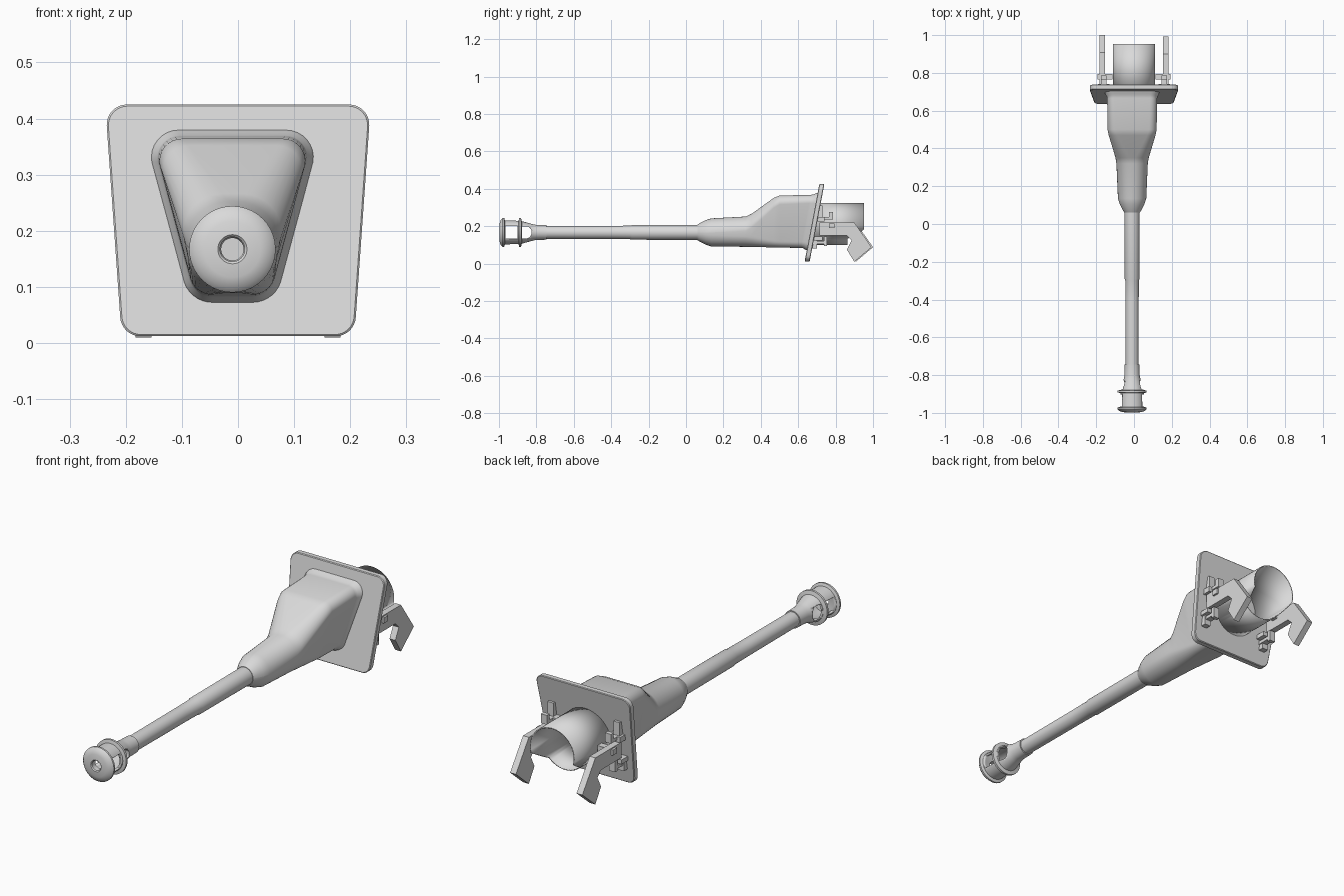
import bpy, bmesh, math

if "Cube" in bpy.data.objects:
    bpy.data.objects.remove(bpy.data.objects["Cube"])

CX, CZ = -0.01, 0.167      # barrel axis
TILT = 0.19                # lean of the mounting plate

grey = bpy.data.materials.new("plain grey")
grey.diffuse_color = (0.7, 0.7, 0.7, 1)
grey.use_nodes = True
grey.node_tree.nodes["Principled BSDF"].inputs["Base Color"].default_value = grey.diffuse_color


def finish(name, bm, angle=35):
    bmesh.ops.recalc_face_normals(bm, faces=bm.faces)
    me = bpy.data.meshes.new(name)
    bm.to_mesh(me)
    bm.free()
    ob = bpy.data.objects.new(name, me)
    bpy.context.collection.objects.link(ob)
    me.materials.append(grey)
    bpy.ops.object.select_all(action='DESELECT')
    ob.select_set(True)
    bpy.context.view_layer.objects.active = ob
    bpy.ops.object.shade_smooth_by_angle(angle=math.radians(angle))
    return ob


def bridge(bm, rings, wrap=False):
    pairs = list(zip(rings, rings[1:]))
    if wrap:
        pairs.append((rings[-1], rings[0]))
    for a, b in pairs:
        n = len(a)
        for i in range(n):
            bm.faces.new((a[i], a[(i + 1) % n], b[(i + 1) % n], b[i]))


def lathe(name, profile, closed=False, n=40):
    """Spin (radius, y) points about the barrel axis."""
    bm = bmesh.new()
    rings = [[bm.verts.new((CX + r * math.cos(2 * math.pi * i / n), y,
                            CZ + r * math.sin(2 * math.pi * i / n)))
              for i in range(n)] for r, y in profile]
    bridge(bm, rings, closed)
    if not closed:
        bm.faces.new(rings[0])
        bm.faces.new(rings[-1])
    return finish(name, bm)


def outline(zt, zb, wt, wb, rt, rb, k=8):
    """Rounded trapezoid as (x, z) points."""
    a = math.atan2(wt - wb, zt - zb)
    right = []
    for cx, cz, r, a0, a1 in ((wb - rb, zb + rb, rb, -math.pi / 2, -a),
                              (wt - rt, zt - rt, rt, -a, math.pi / 2)):
        for i in range(k + 1):
            t = a0 + (a1 - a0) * i / k
            right.append((cx + r * math.cos(t), cz + r * math.sin(t)))
    return right + [(-x, z) for x, z in reversed(right)]


def loft(name, sections, cx, angle=35):
    """Each section: y, shear, then outline values."""
    bm = bmesh.new()
    rings = [[bm.verts.new((cx + x, y + sh * (z - 0.2), z)) for x, z in outline(*s)]
             for y, sh, *s in sections]
    bridge(bm, rings)
    bm.faces.new(rings[0])
    bm.faces.new(rings[-1])
    bmesh.ops.remove_doubles(bm, verts=bm.verts, dist=1e-5)
    return finish(name, bm, angle)


def prism(name, pts, x0, x1):
    """Extrude a (y, z) polygon along x."""
    bm = bmesh.new()
    rings = [[bm.verts.new((x, y, z)) for y, z in pts] for x in (x0, x1)]
    bridge(bm, rings)
    bm.faces.new(rings[0])
    bm.faces.new(rings[1])
    return finish(name, bm, 20)


def box(name, x0, x1, y0, y1, z0, z1):
    return prism(name, [(y0, z0), (y1, z0), (y1, z1), (y0, z1)], x0, x1)


def round_section(y, r):
    return (y, 0, CZ + r, CZ - r, r, r, r * 0.999, r * 0.999)


# Barrel
lathe("barrel", [(0.034, -0.76), (0.035, -0.4), (0.036, -0.3), (0.039, -0.29), (0.04, 0.09)])

# Hollow muzzle with cap, collar and flared neck
muzzle = lathe("muzzle", [
    (0.022, -0.994), (0.026, -0.998), (0.05, -0.996), (0.068, -0.99), (0.077, -0.98),
    (0.077, -0.972), (0.064, -0.968), (0.062, -0.895), (0.077, -0.892),
    (0.077, -0.882), (0.06, -0.878), (0.054, -0.855), (0.044, -0.82),
    (0.04, -0.8), (0.039, -0.745), (0.02, -0.745), (0.02, -0.815),
    (0.05, -0.875), (0.052, -0.965), (0.022, -0.97)], closed=True)

# Side windows through the muzzle
arch = [(-0.876, CZ - 0.032), (-0.876, CZ + 0.032)]
arch += [(-0.855 + 0.03 * math.cos(t), CZ + 0.032 * math.sin(t))
         for t in [math.pi * (0.5 - i / 10) for i in range(11)]]
cutters = [box("window_cutter", -0.15, 0.15, -0.965, -0.902, CZ - 0.033, CZ + 0.033),
           prism("arch_cutter", arch, -0.15, 0.15)]
for c in cutters:
    c.hide_render = True
    c.hide_viewport = True
    m = muzzle.modifiers.new("window", 'BOOLEAN')
    m.operation = 'DIFFERENCE'
    m.solver = 'EXACT'
    m.object = c

# Housing: round nose growing into a rounded trapezoid with a foot flange
loft("housing", [
    round_section(0.062, 0.042), round_section(0.075, 0.05),
    round_section(0.105, 0.065), round_section(0.135, 0.075),
    (0.32, 0, 0.252, 0.09, 0.083, 0.08, 0.075, 0.07),
    (0.35, 0, 0.266, 0.089, 0.088, 0.079, 0.07, 0.065),
    (0.47, 0, 0.352, 0.087, 0.124, 0.077, 0.045, 0.045),
    (0.50, 0, 0.364, 0.086, 0.13, 0.077, 0.04, 0.042),
    (0.635, TILT, 0.368, 0.084, 0.132, 0.077, 0.038, 0.042),
    (0.65, TILT, 0.37, 0.082, 0.134, 0.079, 0.04, 0.044),
    (0.66, TILT, 0.376, 0.075, 0.141, 0.086, 0.045, 0.05),
    (0.675, TILT, 0.381, 0.071, 0.146, 0.09, 0.05, 0.054)], CX)

# Tilted mounting plate
plate = (0.425, 0.012, 0.234, 0.21, 0.036, 0.036)
inner = (0.422, 0.015, 0.231, 0.207, 0.034, 0.034)
loft("mounting_plate", [(0.67, TILT, *inner), (0.673, TILT, *plate),
                        (0.694, TILT, *plate), (0.697, TILT, *inner)], 0, 25)

# Rear sleeve, cut back along its underside
bm = bmesh.new()
rows = []
N = 48
for i in range(N):
    a = 2 * math.pi * i / N
    low = min(1, max(0, (abs(a - math.pi) * -1 + math.radians(75)) / math.radians(30)))
    x, z = 0.112 * math.sin(a), 0.212 + 0.112 * math.cos(a)
    rows.append([bm.verts.new((x, y, z)) for y in (0.68, 0.953 - 0.09 * low)])
for a, b in zip(rows, rows[1:] + rows[:1]):
    bm.faces.new((a[0], b[0], b[1], a[1]))
sleeve = finish("rear_sleeve", bm)
wall = sleeve.modifiers.new("wall", 'SOLIDIFY')
wall.thickness = 0.005

# Bent latch arms and their brackets on both sides
arm = [(0.715, 0.15), (0.86, 0.15), (0.885, 0.125), (0.86, 0.075), (0.9, 0.01),
       (0.992, 0.088), (0.9, 0.22), (0.715, 0.22)]
for side, s in (("left", -1), ("right", 1)):
    def part(name, x0, x1, *r):
        return box(f"{side}_{name}", s * x0, s * x1, *r)
    top = 1.0 if s < 0 else 0.992
    prism(f"{side}_latch_arm", [(y * top / 0.992, z) for y, z in arm], s * 0.154, s * 0.183)
    part("upper_bracket", 0.13, 0.19, 0.69, 0.74, 0.225, 0.25)
    part("upper_hook", 0.145, 0.175, 0.70, 0.785, 0.235, 0.25)
    part("upper_catch", 0.145, 0.175, 0.765, 0.785, 0.235, 0.277)
    part("upper_post", 0.15, 0.18, 0.70, 0.73, 0.25, 0.31)
    part("pivot_block", 0.115, 0.192, 0.765, 0.795, 0.19, 0.215)
    part("lower_bracket", 0.13, 0.19, 0.675, 0.73, 0.125, 0.145)
    part("lower_hook", 0.145, 0.175, 0.675, 0.755, 0.105, 0.12)
    part("lower_catch", 0.145, 0.175, 0.738, 0.755, 0.095, 0.145)
    part("lower_post", 0.15, 0.18, 0.67, 0.70, 0.08, 0.13)
